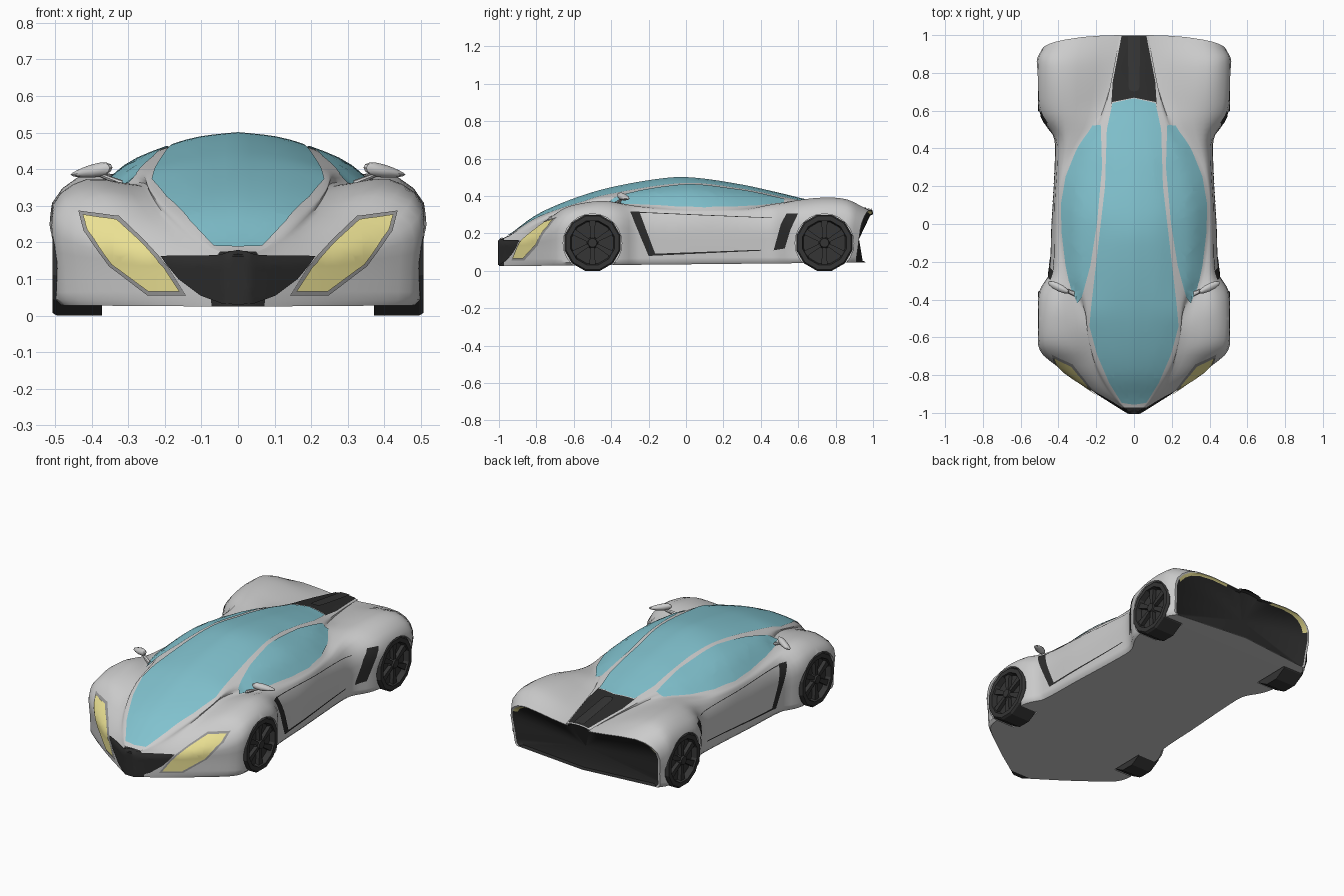
import bpy, bmesh, math
from mathutils import Vector
from mathutils.bvhtree import BVHTree

if "Cube" in bpy.data.objects:
    bpy.data.objects.remove(bpy.data.objects["Cube"])


def material(name, rgb):
    m = bpy.data.materials.new(name)
    m.diffuse_color = (*rgb, 1)
    m.use_nodes = True
    m.node_tree.nodes["Principled BSDF"].inputs["Base Color"].default_value = m.diffuse_color
    return m


SILVER = material("silver", (0.8, 0.8, 0.8))
DARK = material("dark", (0.025, 0.025, 0.025))
TRIM = material("trim_grey", (0.3, 0.3, 0.3))
RUBBER = material("rubber", (0.035, 0.035, 0.035))
GLASS = material("glass", (0.22, 0.54, 0.62))
LAMP = material("lamp", (0.85, 0.77, 0.3))


def finish(name, bm, mats, mirror=False, angle=30):
    me = bpy.data.meshes.new(name)
    bm.to_mesh(me)
    bm.free()
    ob = bpy.data.objects.new(name, me)
    bpy.context.collection.objects.link(ob)
    for m in mats:
        me.materials.append(m)
    bpy.ops.object.select_all(action='DESELECT')
    ob.select_set(True)
    bpy.context.view_layer.objects.active = ob
    if mirror:
        ob.modifiers.new("mirror", 'MIRROR')
        bpy.ops.object.modifier_apply(modifier="mirror")
    bpy.ops.object.shade_smooth_by_angle(angle=math.radians(angle))
    return ob


def curve(keys, y):
    """Smooth value at y through (y, value) keys."""
    n = len(keys)
    i = max(k for k in range(n - 1) if keys[k][0] <= y + 1e-9 or k == 0)

    def slope(k):
        a, b = keys[max(k - 1, 0)], keys[min(k + 1, n - 1)]
        return (b[1] - a[1]) / (b[0] - a[0])
    (y0, a), (y1, b) = keys[i], keys[i + 1]
    h = y1 - y0
    t = (y - y0) / h
    return (a * (2*t**3 - 3*t*t + 1) + b * (3*t*t - 2*t**3)
            + h * slope(i) * (t**3 - 2*t*t + t) + h * slope(i + 1) * (t**3 - t*t))


# Lengthwise body curves: roof centre, glass edge, window base, fender crest, flank
ROOF = [(-1, .168), (-.95, .187), (-.8, .295), (-.6, .383), (-.4, .443), (-.1, .494), (.05, .494),
        (.3, .457), (.5, .413), (.66, .375), (.85, .343), (1, .322)]
GLASS_X = [(-1, .015), (-.95, .07), (-.7, .2), (-.54, .235), (-.42, .225), (0, .18), (.2, .155),
           (.5, .14), (.64, .115), (1, .06)]
GLASS_Z = [(-1, .166), (-.95, .184), (-.8, .277), (-.54, .37), (-.42, .405), (0, .465), (.3, .435),
           (.5, .396), (.64, .367), (.85, .338), (1, .316)]
BASE_X = [(-1, .018), (-.95, .078), (-.87, .15), (-.75, .215), (-.6, .255), (-.5, .265), (-.42, .29),
          (-.3, .345), (-.1, .38), (.1, .388), (.25, .365), (.4, .3), (.52, .22), (.65, .17), (.85, .12), (1, .09)]
BASE_Z = [(-1, .164), (-.95, .178), (-.87, .215), (-.75, .275), (-.6, .337), (-.5, .356), (-.3, .353),
          (0, .335), (.3, .338), (.52, .36), (.65, .347), (.85, .325), (1, .305)]
CREST_X = [(-1, .022), (-.95, .085), (-.87, .2), (-.75, .32), (-.65, .38), (-.5, .41), (-.25, .41),
           (.1, .412), (.3, .39), (.45, .365), (.6, .37), (.87, .385), (1, .36)]
CREST_Z = [(-1, .16), (-.95, .168), (-.87, .185), (-.75, .262), (-.65, .335), (-.5, .37), (-.4, .37),
           (-.25, .335), (0, .31), (.3, .315), (.45, .345), (.6, .378), (.75, .392), (.87, .38), (1, .325)]
SIDE_X = [(-1, .03), (-.95, .11), (-.86, .25), (-.735, .425), (-.68, .484), (-.61, .503), (-.4, .504),
          (-.33, .485), (-.27, .45), (0, .435), (.4, .415), (.47, .425), (.56, .48), (.66, .503), (.9, .504), (1, .475)]
SIDE_Z = [(-1, .14), (-.9, .15), (-.75, .21), (-.62, .29), (-.4, .295), (-.2, .24), (.4, .24), (.6, .3), (.9, .3), (1, .26)]
SUB = 3


def section(y):
    zc, xg, zg, xb, zb, xc, zf, w, zs = [curve(k, y) for k in (
        ROOF, GLASS_X, GLASS_Z, BASE_X, BASE_Z, CREST_X, CREST_Z, SIDE_X, SIDE_Z)]
    floor = .025 + .01 * (y + 1)
    bulge = .12 * (zg - zb)
    p = [(0, zc), (xg * .55, zc - (zc - zg) * .33), (xg, zg), ((xg + xb) / 2 + bulge, (zg + zb) / 2 + bulge),
         (xb, zb), (xc, zf), (w, zs), (w * .998, .13), (w * .99, floor + .015)]
    p = [Vector(q) for q in p]
    out = []
    for i in range(len(p) - 1):
        a, b, c, d = p[max(i - 1, 0)], p[i], p[i + 1], p[min(i + 2, len(p) - 1)]
        for s in range(SUB):
            t = s / SUB
            out.append(.5 * (2*b + (c - a)*t + (2*a - 5*b + 4*c - d)*t*t + (3*b - a - 3*c + d)*t**3))
    out[0].x = 0
    out += [p[-1], Vector((w * .96, floor)), Vector((0, floor))]
    # tail bows in toward the corners and the bottom
    k = max(0, (y - .85) / .15)
    pts = [Vector((q.x, y - k * (.045 * (abs(q.x) / .45)**3 + .16 * max(0, .3 - q.y)), q.y)) for q in out]
    return pts + [Vector((-q.x, q.y, q.z)) for q in pts[-2:0:-1]], len(pts)


# Body shell: lofted sections with a recessed tail
bm = bmesh.new()
N = 72
rings = []
for i in range(N + 1):
    pts, half = section(-1 + 2 * i / N)
    rings.append([bm.verts.new(q) for q in pts])
tail = [v.co.copy() for v in rings[-1]]
for scale, depth in ((.975, 0), (.93, .015)):
    rings.append([bm.verts.new((q.x * scale, q.y - depth, .17 + (q.z - .17) * scale)) for q in tail])
M = len(tail)
for r in range(len(rings) - 1):
    for j in range(M):
        k = (j + 1) % M
        f = bm.faces.new((rings[r][j], rings[r][k], rings[r + 1][k], rings[r + 1][j]))
        hj, hk = (a if a < half else M - a for a in (j, k))
        if r == 0:
            f.material_index = 1
        if r == len(rings) - 2:
            f.material_index = 2 if min(hj, hk) >= 13 and max(hj, hk) <= 18 else 1
        if r == len(rings) - 3 and max(hj, hk) <= 6:
            f.material_index = 1
hub = bm.verts.new((0, .925, .17))
for j in range(M):
    bm.faces.new((rings[-1][j], rings[-1][(j + 1) % M], hub)).material_index = 1
bm.faces.new(rings[0]).material_index = 1
bmesh.ops.recalc_face_normals(bm, faces=bm.faces)
SURFACE = BVHTree.FromBMesh(bm)
body = finish("body", bm, (SILVER, DARK, LAMP), angle=40)

# Wheel arches
for y in (-.5, .74):
    for s in (-1, 1):
        bpy.ops.mesh.primitive_cylinder_add(vertices=24, radius=.157, depth=.3, location=(s * .515, y, .148),
                                            rotation=(0, math.pi / 2, 0))
        cutter = bpy.context.object
        cutter.name, cutter.hide_render = "arch_cutter", True
        mod = body.modifiers.new("arch", 'BOOLEAN')
        mod.operation, mod.solver, mod.object = 'DIFFERENCE', 'EXACT', cutter
        bpy.context.view_layer.objects.active = body
        bpy.ops.object.modifier_apply(modifier="arch")
        bpy.data.objects.remove(cutter)


def patch(name, outline, axis, mat, lift=.004, step=.035):
    """Lay a flat outline onto the body along an axis and mirror it."""
    to3d = {'x': lambda u, v, d: Vector((d, u, v)), 'y': lambda u, v, d: Vector((u, -d, v)),
            'z': lambda u, v, d: Vector((u, v, d))}[axis]
    ray = -to3d(0, 0, 1)
    bm = bmesh.new()
    f = bm.faces.new([bm.verts.new((u, v, 0)) for u, v in outline])
    bmesh.ops.triangulate(bm, faces=[f])
    for c in (0, 1):
        lo, hi = min(p[c] for p in outline), max(p[c] for p in outline)
        for i in range(1, int((hi - lo) / step) + 1):
            co, no = [0, 0, 0], [0, 0, 0]
            co[c], no[c] = lo + i * step, 1
            bmesh.ops.bisect_plane(bm, geom=bm.verts[:] + bm.edges[:] + bm.faces[:],
                                   plane_co=co, plane_no=no, dist=1e-5)
    lost = []
    for v in bm.verts:
        u, w = v.co.x, v.co.y
        hit, normal, _, _ = SURFACE.ray_cast(to3d(u + 1e-5, w, 3), ray)
        if hit is None:
            lost.append(v)
            continue
        v.co = hit + normal * (-lift if normal.dot(ray) > 0 else lift)
        if axis != 'x' and u < 1e-6:
            v.co.x = 0
    bmesh.ops.delete(bm, geom=lost, context='VERTS')
    bm.normal_update()
    for f in bm.faces:
        if f.normal.dot(ray) > 0:
            f.normal_flip()
    return finish(name, bm, (mat,), mirror=True)


# Glass
patch("windshield_and_roof", [(0, -.955), (.065, -.945), (.13, -.84), (.195, -.69), (.235, -.54), (.225, -.43), (.175, 0),
                              (.152, .2), (.143, .5), (.113, .64), (0, .665)], 'z', GLASS)
patch("side_window", [(.3, -.42), (.335, -.34), (.36, -.22), (.38, -.05), (.385, .1), (.36, .25), (.3, .4), (.22, .52),
                      (.175, .525), (.168, .3), (.195, 0), (.23, -.22), (.275, -.39)], 'z', GLASS)
# Tail spine with raised slot
patch("tail_spine", [(0, .668), (.115, .645), (.12, .62), (.112, .75), (.065, .995), (0, .995)], 'z', DARK)
patch("spine_slot", [(0, .7), (.022, .705), (.03, .73), (.03, .99), (0, .99)], 'z', RUBBER, .01)
# Nose grille and headlights
patch("grille", [(0, .175), (.06, .163), (.21, .161), (.16, .1), (.1, .055), (.04, .033), (0, .03)], 'y', DARK, .005, .012)
patch("headlight_frame", [(.435, .285), (.42, .23), (.35, .135), (.245, .055), (.14, .055), (.19, .135), (.26, .21),
                          (.325, .27)], 'y', TRIM, .004, .02)
patch("headlight", [(.422, .272), (.408, .23), (.34, .14), (.24, .066), (.155, .066), (.2, .135), (.265, .2),
                    (.33, .258)], 'y', LAMP, .009, .02)
# Door outline and rear side intake
patch("door_trim", [(-.3, .315), (-.25, .315), (-.165, .092), (.4, .113), (.4, .108), (-.2, .08)], 'x', DARK)
patch("door_top_seam", [(-.25, .313), (.46, .283), (.46, .28), (-.25, .309)], 'x', DARK)
patch("side_intake", [(.51, .25), (.54, .305), (.6, .305), (.56, .22), (.53, .12), (.47, .11)], 'x', DARK)


# Wheels: twelve-sided turned profile with six spokes and a hub
def wheel(name, y):
    bm = bmesh.new()
    profile = [(.03, .372), (.155, .372), (.155, .495), (.147, .507), (.122, .507), (.115, .475), (.03, .475)]
    rows = []
    for i in range(12):
        a = math.radians(30 * i + 15)
        rows.append([bm.verts.new((x, y + r * math.sin(a), .15 + r * math.cos(a))) for r, x in profile])
    for i in range(12):
        a, b = rows[i], rows[(i + 1) % 12]
        for j in range(len(profile) - 1):
            bm.faces.new((a[j], b[j], b[j + 1], a[j + 1]))
    for e in (0, -1):
        bm.faces.new([r[e] for r in rows])
    for i in range(6):
        a = math.radians(60 * i)
        d, n = Vector((0, math.sin(a), math.cos(a))), Vector((0, math.cos(a), -math.sin(a)))
        c = Vector((0, y, .15))
        q = [[bm.verts.new(c + d * r + n * w * s + Vector((x, 0, 0))) for r, w, s in
              ((.02, .009, -1), (.12, .017, -1), (.12, .017, 1), (.02, .009, 1))] for x in (.47, .497)]
        bm.faces.new(q[0])
        bm.faces.new(q[1])
        for k in range(4):
            bm.faces.new((q[0][k], q[0][k - 1], q[1][k - 1], q[1][k]))
    disc = bmesh.ops.create_cone(bm, cap_ends=True, segments=12, radius1=.032, radius2=.024, depth=.035)['verts']
    for v in disc:
        v.co = Vector((v.co.z + .488, v.co.y + y, v.co.x + .15))
    bmesh.ops.recalc_face_normals(bm, faces=bm.faces)
    finish(name, bm, (RUBBER,), mirror=True, angle=20)


wheel("front_wheels", -.5)
wheel("rear_wheels", .74)

# Door mirrors: flattened shell on a tapered arm
bm = bmesh.new()
for v in bmesh.ops.create_uvsphere(bm, u_segments=12, v_segments=8, radius=1)['verts']:
    x, y, z = v.co
    v.co = (.4 + .057 * x, -.335 + .022 * y + .025 * x, .395 + .018 * z * (1 - .4 * x) - .01 * x)
for v in bmesh.ops.create_cone(bm, cap_ends=True, segments=8, radius1=.014, radius2=.008, depth=1)['verts']:
    t = v.co.z + .5
    v.co = (.315 + .07 * t, -.37 + .03 * t + v.co.x, .36 + .028 * t + v.co.y * .7)
finish("door_mirrors", bm, (SILVER,), mirror=True)
